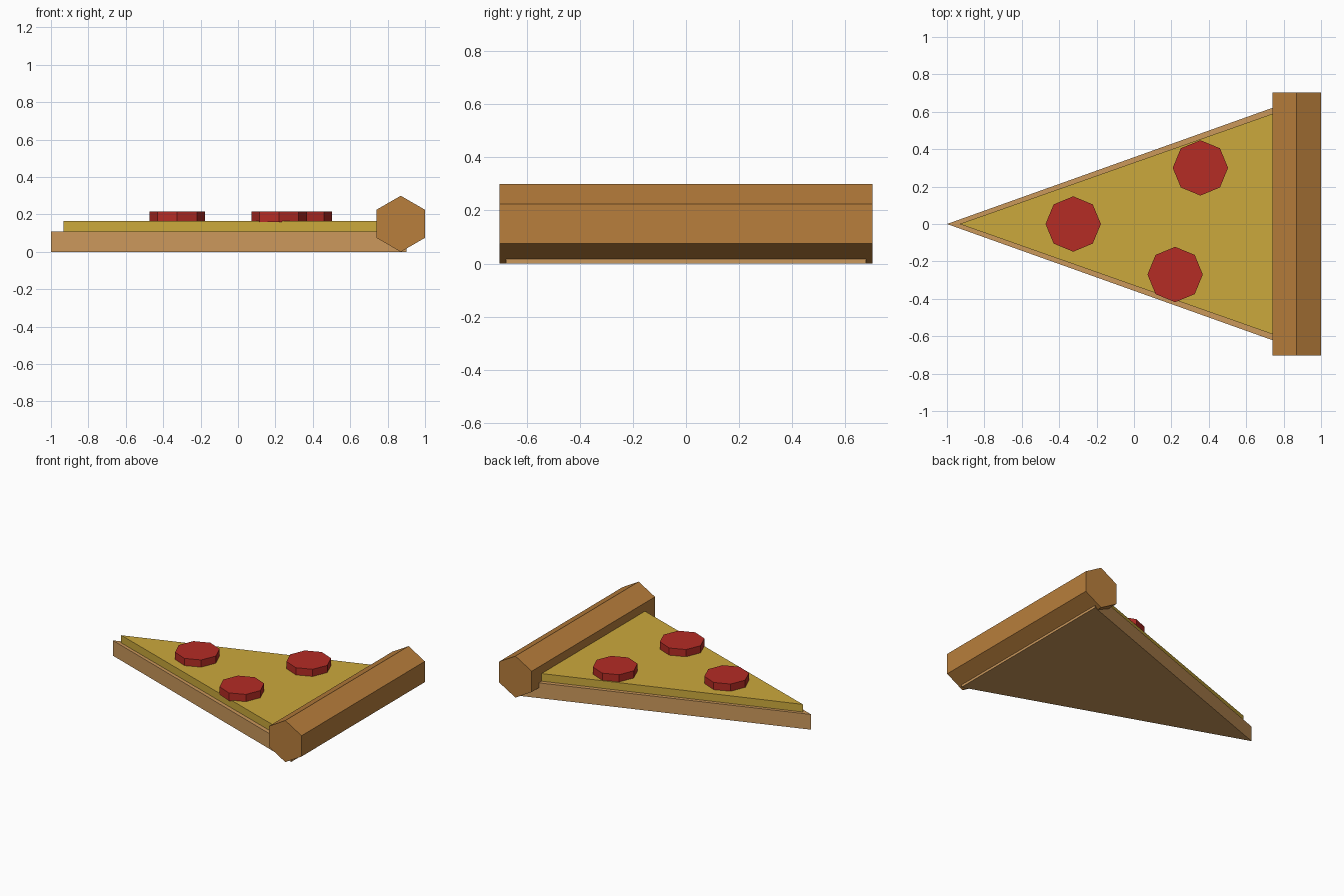
import bpy
import bmesh
import math
from mathutils import Vector

if "Cube" in bpy.data.objects:
    bpy.data.objects.remove(bpy.data.objects["Cube"])


def make_material(name, rgb):
    mat = bpy.data.materials.new(name)
    mat.use_nodes = True
    colour = (*rgb, 1)
    mat.diffuse_color = colour
    mat.node_tree.nodes["Principled BSDF"].inputs["Base Color"].default_value = colour
    return mat


def make_prism(name, profile, direction, mat):
    """Extrude a closed 3D outline along a direction."""
    bm = bmesh.new()
    face = bm.faces.new([bm.verts.new(p) for p in profile])
    extruded = bmesh.ops.extrude_face_region(bm, geom=[face], use_keep_orig=True)
    moved = [v for v in extruded["geom"] if isinstance(v, bmesh.types.BMVert)]
    bmesh.ops.translate(bm, verts=moved, vec=Vector(direction))
    bmesh.ops.recalc_face_normals(bm, faces=bm.faces)
    mesh = bpy.data.meshes.new(name)
    bm.to_mesh(mesh)
    bm.free()
    mesh.materials.append(mat)
    obj = bpy.data.objects.new(name, mesh)
    bpy.context.collection.objects.link(obj)
    return obj


def wedge(name, tip, back, half_width, bottom, top, mat):
    outline = [(tip, 0, bottom), (back, -half_width, bottom), (back, half_width, bottom)]
    return make_prism(name, outline, (0, 0, top - bottom), mat)


dough = make_material("light dough", (0.60, 0.315, 0.105))
baked = make_material("baked crust", (0.479, 0.209, 0.045))
cheese = make_material("golden cheese", (0.60, 0.395, 0.045))
red = make_material("red sausage", (0.46, 0.025, 0.018))

# Dough and cheese wedges
wedge("dough_base", -1, 0.9, 0.678, 0, 0.11, dough)
wedge("cheese_layer", -0.933, 0.87, 0.635, 0.11, 0.165, cheese)

# Hexagonal crust roll across the wide end
hexagon = []
for i in range(6):
    a = math.radians(90 + 60 * i)
    hexagon.append((0.87 + 0.15 * math.cos(a), -0.703, 0.15 + 0.15 * math.sin(a)))
make_prism("crust_roll", hexagon, (0, 1.406, 0), baked)

# Octagonal topping slices
for n, (x, y) in enumerate([(-0.325, 0), (0.355, 0.3), (0.22, -0.27)], 1):
    octagon = []
    for i in range(8):
        a = math.tau * i / 8
        octagon.append((x + 0.148 * math.cos(a), y + 0.148 * math.sin(a), 0.16))
    make_prism(f"sausage_slice_{n}", octagon, (0, 0, 0.057), red)
